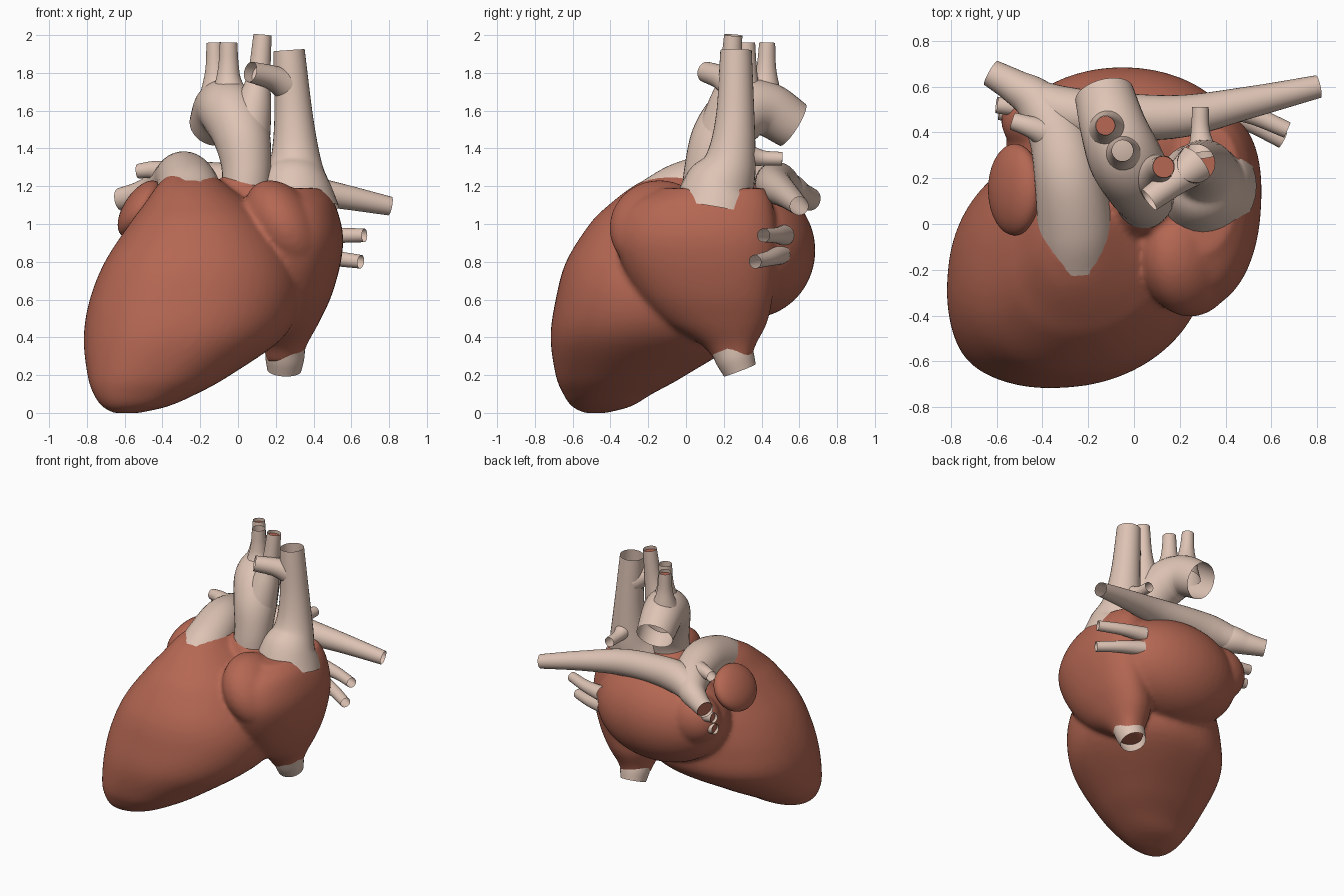
import bpy, bmesh, math
from mathutils import Vector, Matrix

if "Cube" in bpy.data.objects:
    bpy.data.objects.remove(bpy.data.objects["Cube"])


def material(name, rgb):
    m = bpy.data.materials.new(name)
    m.diffuse_color = (*rgb, 1)
    m.use_nodes = True
    m.node_tree.nodes["Principled BSDF"].inputs["Base Color"].default_value = m.diffuse_color
    return m


MUSCLE = material("muscle red", (0.46, 0.135, 0.085))
VESSEL = material("vessel pale", (0.73, 0.55, 0.46))


def spline(points, steps):
    """Smooth curve through points of any dimension."""
    p = [Vector(q) for q in points]
    p = [2 * p[0] - p[1]] + p + [2 * p[-1] - p[-2]]
    out = []
    for i in range(1, len(p) - 2):
        a, b, c, d = p[i - 1:i + 3]
        for k in range(steps):
            t = k / steps
            out.append(0.5 * (2 * b + (c - a) * t + (2 * a - 5 * b + 4 * c - d) * t * t
                              + (3 * b - a - 3 * c + d) * t ** 3))
    return out + [p[-2]]


def skin(bm, rings, caps):
    rows = [[bm.verts.new(v) for v in ring] for ring in rings]
    n = len(rows[0])
    for a, b in zip(rows, rows[1:]):
        for i in range(n):
            j = (i + 1) % n
            bm.faces.new((a[i], a[j], b[j], b[i]))
    if caps:
        bm.faces.new(rows[0][::-1])
        bm.faces.new(rows[-1])


def full_cos(t):
    c = math.cos(t)
    return math.copysign(abs(c) ** 0.9, c)


def loft(bm, sections, skew):
    """Closed body from level slices (z, x min, x max, y min, y max), leaning to the diagonal."""
    rings = []
    for z, x0, x1, y0, y1 in spline(sections, 6):
        ring = []
        for i in range(64):
            t = math.tau * i / 64
            ring.append(((x0 + x1) / 2 + (x1 - x0) / 2 * full_cos(t),
                         (y0 + y1) / 2 + (y1 - y0) / 2 * full_cos(t - skew), z))
        rings.append(ring)
    skin(bm, rings, True)


def ellipsoid(bm, centre, radii, tilt=0):
    mat = (Matrix.Translation(centre) @ Matrix.Rotation(math.radians(tilt), 4, 'Y')
           @ Matrix.Diagonal((*radii, 1)))
    bmesh.ops.create_uvsphere(bm, u_segments=48, v_segments=28, radius=1, matrix=mat)


def finish(name, bm, mats):
    if len(mats) == 1:
        bmesh.ops.recalc_face_normals(bm, faces=bm.faces)
    for f in bm.faces:
        f.smooth = True
    me = bpy.data.meshes.new(name)
    bm.to_mesh(me)
    bm.free()
    for m in mats:
        me.materials.append(m)
    ob = bpy.data.objects.new(name, me)
    bpy.context.collection.objects.link(ob)
    return ob


def tube(name, points, lumen=False):
    """Open vessel along points (x, y, z, radius); lumen adds a dark inside near the end."""
    path = spline(points, 8)
    pos = [Vector(p[:3]) for p in path]
    n = len(pos)
    tan = [(pos[min(i + 1, n - 1)] - pos[max(i - 1, 0)]).normalized() for i in range(n)]
    side = tan[0].orthogonal().normalized()
    rings = []
    for i in range(n):
        if i:
            side = tan[i - 1].rotation_difference(tan[i]) @ side
        up = tan[i].cross(side)
        rings.append([pos[i] + path[i][3] * (side * math.cos(a) + up * math.sin(a))
                      for a in (math.tau * k / 32 for k in range(32))])
    bm = bmesh.new()
    skin(bm, rings, False)
    if lumen:
        f = bm.faces.new([bm.verts.new(v - tan[-1] * 0.025) for v in rings[-1]])
        f.material_index = 1
    finish(name, bm, (VESSEL, MUSCLE))


# Heart body: ventricles, both atria, right auricle and the aortic root fused into one skin
bm = bmesh.new()
loft(bm, [(0.0, -0.66, -0.52, -0.54, -0.42), (0.035, -0.72, -0.37, -0.605, -0.29),
          (0.1, -0.765, -0.22, -0.65, -0.18), (0.2, -0.797, -0.04, -0.69, 0.0),
          (0.4, -0.817, 0.24, -0.717, 0.30), (0.6, -0.785, 0.33, -0.69, 0.36),
          (0.8, -0.705, 0.3, -0.635, 0.36), (1.0, -0.575, 0.18, -0.51, 0.32),
          (1.1, -0.50, 0.08, -0.41, 0.28), (1.2, -0.43, -0.05, -0.28, 0.2),
          (1.26, -0.37, -0.13, -0.16, 0.1)], math.radians(83))
loft(bm, [(0.27, 0.155, 0.335, 0.16, 0.34), (0.36, 0.13, 0.365, 0.08, 0.37),
          (0.48, 0.08, 0.43, -0.12, 0.43), (0.62, 0.08, 0.495, -0.25, 0.46),
          (0.8, 0.08, 0.545, -0.345, 0.48), (0.95, 0.08, 0.555, -0.37, 0.48),
          (1.1, 0.10, 0.515, -0.30, 0.46), (1.19, 0.16, 0.455, -0.13, 0.42)],
     math.radians(80))
ellipsoid(bm, (0.245, -0.14, 0.98), (0.18, 0.265, 0.275), -32)
ellipsoid(bm, (-0.05, 0.335, 0.86), (0.51, 0.35, 0.36))
ellipsoid(bm, (-0.38, 0.45, 0.93), (0.2, 0.16, 0.19))
ellipsoid(bm, (0.02, 0.11, 1.09), (0.17, 0.17, 0.2))
body = finish("heart_body", bm, (MUSCLE,))
rm = body.modifiers.new("fuse", 'REMESH')
rm.mode = 'VOXEL'
rm.voxel_size = 0.016
rm.use_smooth_shade = True
sm = body.modifiers.new("soften", 'SMOOTH')
sm.factor = 0.5
sm.iterations = 8

# Left auricle: ear-like flap beside the pulmonary trunk
bm = bmesh.new()
ellipsoid(bm, (-0.52, 0.15, 1.08), (0.085, 0.2, 0.17), 33)
finish("left_auricle", bm, (MUSCLE,))

# Aorta with its arch and three upper branches
tube("aorta", [(0.03, 0.1, 1.08, 0.13), (0.045, 0.12, 1.28, 0.13), (0.02, 0.18, 1.46, 0.15),
               (-0.04, 0.29, 1.59, 0.16), (-0.09, 0.42, 1.61, 0.145),
               (-0.13, 0.565, 1.525, 0.13)])
tube("left_subclavian_artery", [(-0.10, 0.40, 1.62, 0.13), (-0.115, 0.42, 1.74, 0.075),
                                (-0.12, 0.425, 1.83, 0.052), (-0.125, 0.43, 1.96, 0.042)], True)
tube("left_carotid_artery", [(-0.04, 0.30, 1.62, 0.13), (-0.05, 0.315, 1.75, 0.072),
                             (-0.05, 0.32, 1.84, 0.054), (-0.05, 0.32, 1.96, 0.046)])
tube("brachiocephalic_artery", [(0.035, 0.17, 1.42, 0.135), (0.08, 0.21, 1.62, 0.098),
                                (0.11, 0.235, 1.78, 0.062), (0.13, 0.25, 2.0, 0.048)], True)

# Great veins
tube("superior_vena_cava", [(0.3, 0.165, 1.09, 0.235), (0.3, 0.185, 1.2, 0.195),
                            (0.305, 0.235, 1.33, 0.137), (0.295, 0.26, 1.56, 0.103),
                            (0.27, 0.265, 1.92, 0.083)])
tube("left_brachiocephalic_vein", [(0.27, 0.26, 1.73, 0.09), (0.18, 0.19, 1.775, 0.065),
                                   (0.065, 0.105, 1.805, 0.055)])
tube("azygos_vein", [(0.3, 0.3, 1.37, 0.07), (0.29, 0.4, 1.35, 0.042),
                     (0.29, 0.51, 1.345, 0.036)])
tube("inferior_vena_cava", [(0.25, 0.235, 0.35, 0.105), (0.248, 0.26, 0.29, 0.103),
                            (0.245, 0.285, 0.225, 0.09)])

# Pulmonary trunk and arteries
tube("pulmonary_trunk", [(-0.25, -0.14, 1.085, 0.17), (-0.255, 0.0, 1.165, 0.168),
                         (-0.285, 0.2, 1.235, 0.15), (-0.33, 0.38, 1.22, 0.13),
                         (-0.42, 0.53, 1.18, 0.1), (-0.52, 0.60, 1.15, 0.075),
                         (-0.625, 0.66, 1.13, 0.06)], True)
tube("right_pulmonary_artery", [(-0.48, 0.57, 1.16, 0.075), (-0.3, 0.49, 1.21, 0.11),
                                (-0.1, 0.47, 1.22, 0.105), (0.2, 0.47, 1.2, 0.093),
                                (0.5, 0.53, 1.155, 0.07), (0.805, 0.6, 1.095, 0.05)])
tube("left_pulmonary_branch", [(-0.34, 0.38, 1.25, 0.09), (-0.44, 0.42, 1.285, 0.05),
                               (-0.53, 0.45, 1.28, 0.038)])

# Pulmonary veins, two on each side
for name, start, end in (
        ("right_upper_pulmonary_vein", (0.34, 0.52, 0.94), (0.67, 0.41, 0.94)),
        ("right_lower_pulmonary_vein", (0.34, 0.50, 0.84), (0.65, 0.365, 0.80)),
        ("left_upper_pulmonary_vein", (-0.40, 0.46, 0.99), (-0.60, 0.52, 1.01)),
        ("left_lower_pulmonary_vein", (-0.42, 0.44, 0.90), (-0.59, 0.49, 0.91))):
    mid = [(a + b) / 2 for a, b in zip(start, end)]
    mid[1] += 0.015
    tube(name, [(*start, 0.055), (*mid, 0.042), (*end, 0.036)], name.startswith("left"))
